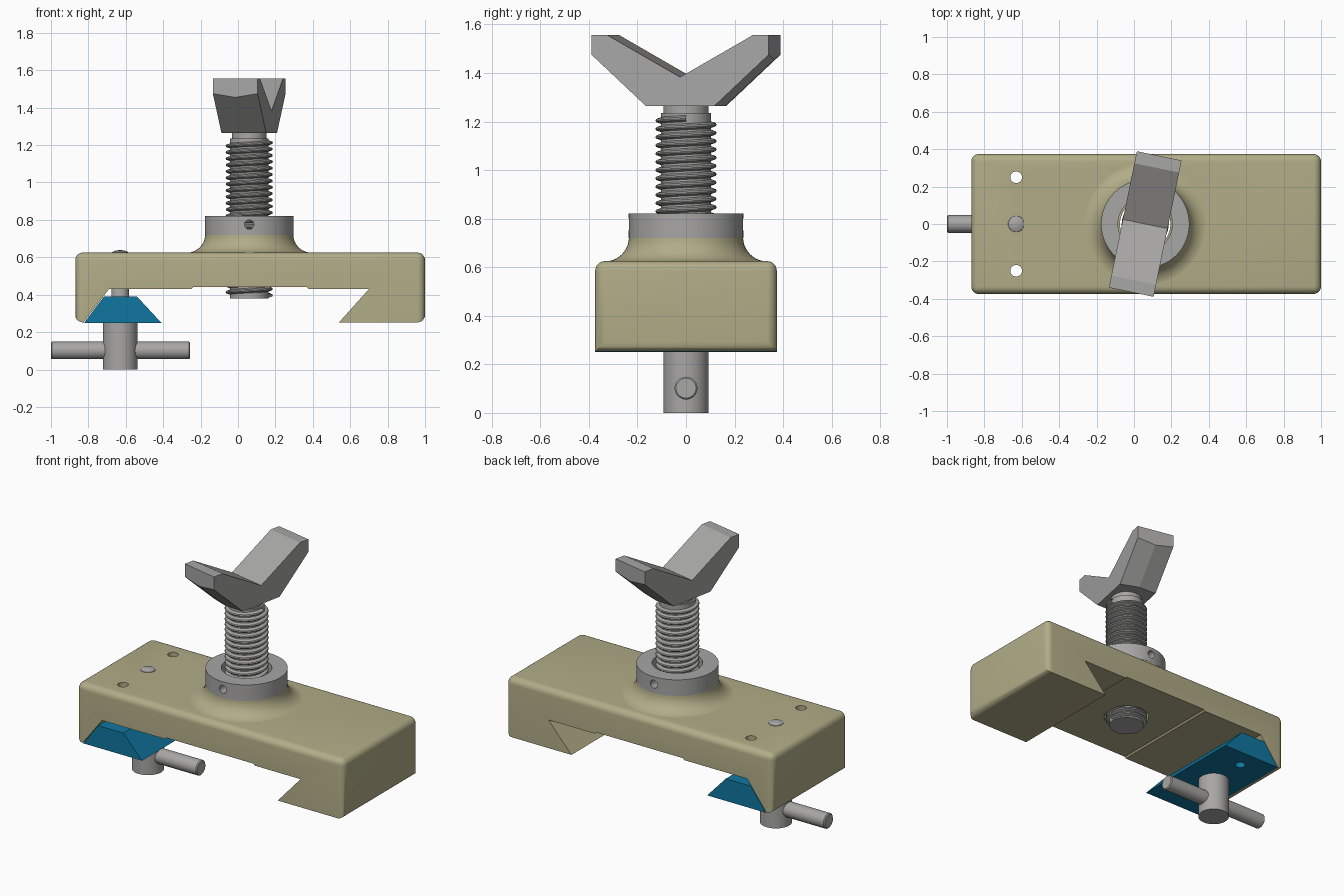
import bpy, bmesh
from math import pi, sin, cos, radians
from mathutils import Matrix, Vector

if "Cube" in bpy.data.objects:
    bpy.data.objects.remove(bpy.data.objects["Cube"], do_unlink=True)


def material(name, rgb):
    m = bpy.data.materials.new(name)
    m.use_nodes = True
    m.diffuse_color = (*rgb, 1)
    m.node_tree.nodes["Principled BSDF"].inputs["Base Color"].default_value = (*rgb, 1)
    return m


KHAKI = material("khaki", (0.445, 0.415, 0.245))
STEEL = material("steel grey", (0.39, 0.385, 0.38))
BLUE = material("deep blue", (0.005, 0.18, 0.345))

POST_X, CLAMP_X = 0.06, -0.63
HALF_WIDTH = 0.374


def finish(bm, name, mat, matrix=Matrix()):
    bmesh.ops.recalc_face_normals(bm, faces=bm.faces)
    mesh = bpy.data.meshes.new(name)
    bm.to_mesh(mesh)
    bm.free()
    mesh.transform(matrix)
    ob = bpy.data.objects.new(name, mesh)
    bpy.context.collection.objects.link(ob)
    if mat:
        mesh.materials.append(mat)
    return ob


def activate(ob):
    bpy.ops.object.select_all(action='DESELECT')
    ob.select_set(True)
    bpy.context.view_layer.objects.active = ob


def smooth(ob):
    activate(ob)
    bpy.ops.object.shade_smooth_by_angle(angle=radians(32))


def lathe(name, profile, mat, matrix=Matrix(), steps=48, turns=1, pitch=0):
    """Sweep (radius, z) points about z; a pitch turns the sweep into a helix."""
    bm = bmesh.new()
    rows = []
    for i in range(steps * turns + 1):
        a = 2 * pi * i / steps
        rise = pitch * i / steps
        rows.append([bm.verts.new((r * cos(a), r * sin(a), z + rise)) for r, z in profile])
    for r0, r1 in zip(rows, rows[1:]):
        for j in range(len(profile) - 1):
            bm.faces.new((r0[j], r1[j], r1[j + 1], r0[j + 1]))
    bmesh.ops.remove_doubles(bm, verts=bm.verts, dist=1e-5)
    ob = finish(bm, name, mat, matrix)
    smooth(ob)
    return ob


def rod(name, r, z0, z1, mat, matrix=Matrix(), chamfer=0.0):
    c = chamfer
    pts = [(0, z0), (r - c, z0), (r, z0 + c), (r, z1 - c), (r - c, z1), (0, z1)]
    if not c:
        pts = [(0, z0), (r, z0), (r, z1), (0, z1)]
    return lathe(name, pts, mat, matrix)


def prism(profile):
    """Extrude an (x, z) outline across the full width."""
    bm = bmesh.new()
    face = bm.faces.new([bm.verts.new((x, -HALF_WIDTH, z)) for x, z in profile])
    new = bmesh.ops.extrude_face_region(bm, geom=[face])["geom"]
    verts = [v for v in new if isinstance(v, bmesh.types.BMVert)]
    bmesh.ops.translate(bm, verts=verts, vec=(0, 2 * HALF_WIDTH, 0))
    return bm


def cut(ob, cutters):
    for c in cutters:
        c.hide_render = True
        mod = ob.modifiers.new("hole", 'BOOLEAN')
        mod.operation, mod.solver, mod.object = 'DIFFERENCE', 'EXACT', c
        activate(ob)
        bpy.ops.object.modifier_apply(modifier=mod.name)
    smooth(ob)


post = Matrix.Translation((POST_X, 0, 0))
clamp = Matrix.Translation((CLAMP_X, 0, 0))

# Body: bracket outline with a dovetail recess, rounded on its outer edges
X0, X1, Z0, Z1 = -0.87, 1.0, 0.252, 0.625
bm = prism([(X0, Z0), (-0.825, Z0), (-0.69, 0.43), (-0.25, 0.43), (-0.24, 0.44),
            (0.37, 0.44), (0.38, 0.43), (0.70, 0.43), (0.54, Z0), (X1, Z0),
            (X1, Z1), (X0, Z1)])


def outer(e):
    a, b = (v.co for v in e.verts)
    same = lambda i, val: abs(a[i] - val) < 1e-4 and abs(b[i] - val) < 1e-4
    return same(0, X0) or same(0, X1) or same(2, Z1)


bmesh.ops.bevel(bm, geom=[e for e in bm.edges if outer(e)], offset=0.04,
                segments=6, profile=0.5, affect='EDGES')
body = finish(bm, "body", KHAKI)

# Clamp wedge
wedge = finish(prism([(-0.822, 0.25), (-0.717, 0.39), (-0.54, 0.39), (-0.41, 0.25)]),
               "clamp_wedge", BLUE)

# Drilled holes
pins = [rod("pin_hole_cutter", 0.031, 0.1, 0.8, None,
            Matrix.Translation((CLAMP_X, y, 0))) for y in (-0.25, 0.25)]
bore = rod("bore_cutter", 0.135, 0.3, 0.8, None, post)
cut(body, pins + [bore])
cut(wedge, pins)

# Boss: concave flare rising from the body
R = 0.1
flare = [(0.335 - R * sin(t), 0.724 - R * cos(t)) for t in [pi / 2 * k / 10 for k in range(11)]]
lathe("boss", [(0.135, 0.6), (0.335, 0.6)] + flare + [(0.135, 0.724), (0.135, 0.6)],
      KHAKI, post, steps=64)

# Collar with set-screw holes front and back
collar = lathe("collar", [(0.145, 0.72), (0.236, 0.72), (0.236, 0.822), (0.145, 0.822),
                          (0.145, 0.72)], STEEL, post, steps=64)
side_hole = rod("set_screw_cutter", 0.025, -0.4, 0.4, None,
                Matrix.Translation((POST_X, 0, 0.775)) @ Matrix.Rotation(pi / 2, 4, 'X'))
cut(collar, [side_hole])
for c in pins + [bore, side_hole]:
    bpy.data.objects.remove(c, do_unlink=True)

# Threaded post
P = 0.034
rod("post_core", 0.104, 0.38, 1.235, STEEL, post)
rod("post_neck", 0.093, 1.2, 1.29, STEEL, post)
lathe("post_thread", [(0.102, 0), (0.123, 0.22 * P), (0.126, 0.4 * P), (0.123, 0.58 * P),
                      (0.102, 0.8 * P), (0.102, P)],
      STEEL, Matrix.Translation((POST_X, 0, 0.383)), steps=40, turns=24, pitch=P)

# V-shaped rest: outline lofted over three sections, ridged under each arm
bm = bmesh.new()
sections = []
for x, ridge in ((-0.122, 0), (0, 0.02), (0.122, 0)):
    half = [(0.306, 1.556), (0.372, 1.556), (0.372, 1.475 - ridge), (0.145 + ridge, 1.265)]
    ring = [(0, 1.383)] + half + [(-y, z) for y, z in reversed(half)]
    sections.append([bm.verts.new((x, y, z)) for y, z in ring])
n = len(sections[0])
for s, t in zip(sections, sections[1:]):
    for i in range(n):
        j = (i + 1) % n
        bm.faces.new((s[i], s[j], t[j], t[i]))
bm.faces.new(sections[0])
bm.faces.new(sections[-1])
finish(bm, "v_rest", STEEL, post @ Matrix.Rotation(radians(-11.6), 4, 'Z'))

# Clamp screw: domed shank, knob and cross bar
lathe("clamp_shank", [(0, 0.2), (0.047, 0.2), (0.047, 0.615), (0.042, 0.628),
                      (0.025, 0.636), (0, 0.639)], STEEL, clamp)
rod("clamp_knob", 0.093, 0, 0.25, STEEL, clamp)
rod("clamp_bar", 0.047, -1.0, -0.257, STEEL,
    Matrix.Translation((0, 0, 0.102)) @ Matrix.Rotation(pi / 2, 4, 'Y'), chamfer=0.006)
